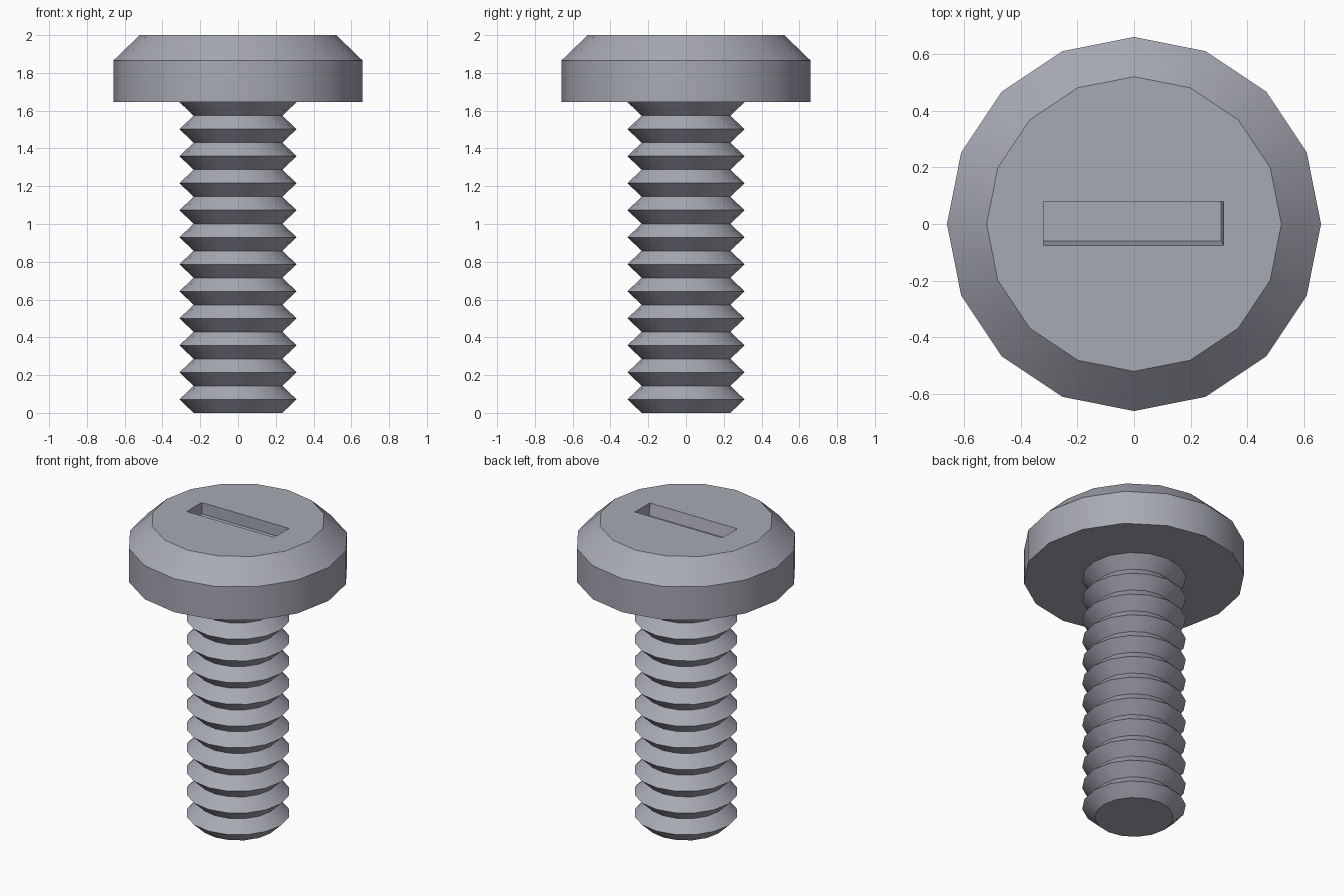
import bpy, bmesh, math

if "Cube" in bpy.data.objects:
    bpy.data.objects.remove(bpy.data.objects["Cube"])

SIDES = 16

steel = bpy.data.materials.new("grey steel")
steel.diffuse_color = (0.39, 0.40, 0.46, 1)
steel.use_nodes = True
steel.node_tree.nodes["Principled BSDF"].inputs["Base Color"].default_value = steel.diffuse_color


def make_object(name, bm):
    bmesh.ops.recalc_face_normals(bm, faces=bm.faces)
    mesh = bpy.data.meshes.new(name)
    bm.to_mesh(mesh)
    bm.free()
    mesh.materials.append(steel)
    obj = bpy.data.objects.new(name, mesh)
    bpy.context.collection.objects.link(obj)
    return obj


def lathe(name, profile):
    """Revolve (radius, z) points around z and cap both ends."""
    bm = bmesh.new()
    rings = []
    for r, z in profile:
        rings.append([bm.verts.new((r * math.cos(2 * math.pi * i / SIDES),
                                    r * math.sin(2 * math.pi * i / SIDES), z))
                      for i in range(SIDES)])
    for a, b in zip(rings, rings[1:]):
        for i in range(SIDES):
            j = (i + 1) % SIDES
            bm.faces.new((a[i], a[j], b[j], b[i]))
    bm.faces.new(rings[0][::-1])
    bm.faces.new(rings[-1])
    return make_object(name, bm)


def smooth(obj):
    bpy.ops.object.select_all(action='DESELECT')
    obj.select_set(True)
    bpy.context.view_layer.objects.active = obj
    bpy.ops.object.shade_smooth_by_angle(angle=math.radians(30))


# Threaded shaft: stacked zigzag rings up to the underside of the head
HEAD_Z = 1.645
STEPS = 23
shaft = lathe("threaded_shaft",
              [(0.31 if i % 2 else 0.235, HEAD_Z * i / STEPS)
               for i in range(STEPS + 1)])
smooth(shaft)

# Chamfered head
head = lathe("screw_head", [(0.66, HEAD_Z), (0.66, 1.865), (0.52, 2.0)])

# Slot cutter: two walls upright, two walls slightly sloped
FLOOR, TOP, RISE = 1.925, 2.0, 0.075


def slot_ring(bm, z):
    t = (z - FLOOR) / (TOP - FLOOR)
    x1, y0 = 0.307 + 0.009 * t, -0.06 - 0.015 * t
    return [bm.verts.new((x, y, z)) for x, y in
            ((-0.32, y0), (x1, y0), (x1, 0.08), (-0.32, 0.08))]


bm = bmesh.new()
low, high = slot_ring(bm, FLOOR), slot_ring(bm, TOP + RISE)
bm.faces.new(low[::-1])
bm.faces.new(high)
for i in range(4):
    j = (i + 1) % 4
    bm.faces.new((low[i], low[j], high[j], high[i]))
cutter = make_object("slot_cutter", bm)
cutter.hide_render = True

# Cut the slot, then drop the helper
mod = head.modifiers.new("slot", 'BOOLEAN')
mod.operation = 'DIFFERENCE'
mod.solver = 'EXACT'
mod.object = cutter
bpy.context.view_layer.objects.active = head
bpy.ops.object.modifier_apply(modifier=mod.name)
bpy.data.objects.remove(cutter)
smooth(head)
